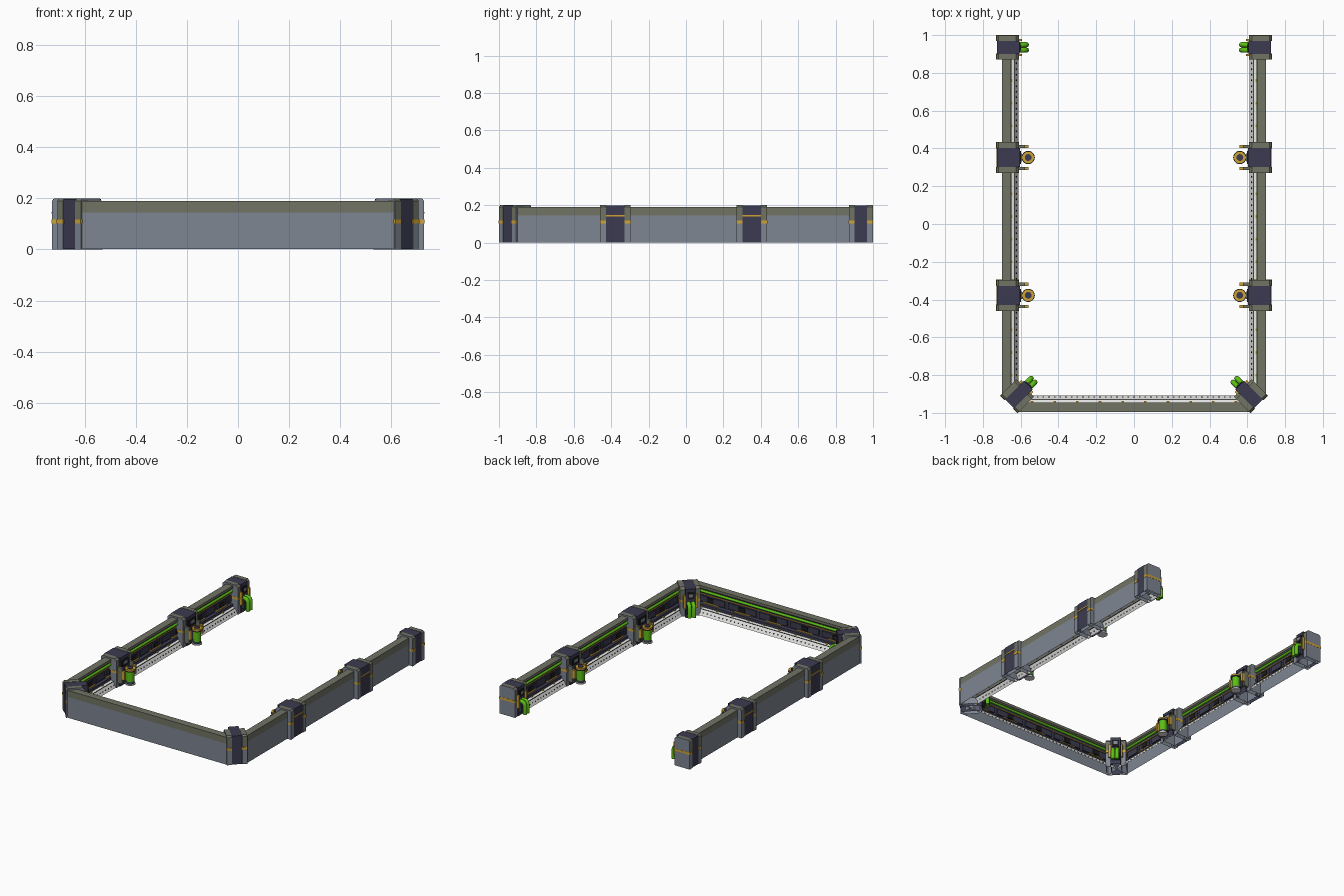
import bpy, bmesh, math
from mathutils import Matrix, Vector

if "Cube" in bpy.data.objects:
    bpy.data.objects.remove(bpy.data.objects["Cube"])


def material(name, rgb):
    m = bpy.data.materials.new(name)
    m.use_nodes = True
    m.diffuse_color = (*rgb, 1)
    m.node_tree.nodes["Principled BSDF"].inputs["Base Color"].default_value = (*rgb, 1)
    return m


OLIVE = material("olive", (0.168, 0.174, 0.13))
GREY = material("blue grey", (0.21, 0.24, 0.288))
DARK = material("dark slate", (0.045, 0.044, 0.082))
BLACK = material("black", (0.012, 0.012, 0.015))
GOLD = material("gold", (0.62, 0.37, 0.035))
GREEN = material("green", (0.11, 0.52, 0.008))
WHITE = material("off white", (0.8, 0.8, 0.78))


def frame(x, y, degrees):
    """Local x runs along the wall, local y points inward, z is up."""
    return Matrix.Translation((x, y, 0)) @ Matrix.Rotation(math.radians(degrees), 4, "Z")


def finish(name, mesh, mirror):
    ob = bpy.data.objects.new(name, mesh)
    bpy.context.scene.collection.objects.link(ob)
    if mirror:
        ob.modifiers.new("mirror", "MIRROR").use_mirror_merge = False
    return ob


def extrude(name, M, profile, spans, mats, mirror=True):
    """Sweep an (inward, height) profile along each span; one material per edge.
    With one material fewer than edges the shell stays open below."""
    if not isinstance(mats, list):
        mats = [mats] * len(profile)
    slots = list(dict.fromkeys(mats))
    bm = bmesh.new()
    for a, b in spans:
        start, end = [[bm.verts.new(M @ Vector((s, d, z))) for d, z in profile] for s in (a, b)]
        for i, mat in enumerate(mats):
            j = (i + 1) % len(profile)
            f = bm.faces.new((start[i], end[i], end[j], start[j]))
            f.material_index = slots.index(mat)
        bm.faces.new(start)
        bm.faces.new(end[::-1])
    me = bpy.data.meshes.new(name)
    bm.to_mesh(me)
    bm.free()
    for m in slots:
        me.materials.append(m)
    return finish(name, me, mirror)


def box(name, M, spans, d0, d1, z0, z1, mat, mirror=True):
    return extrude(name, M, [(d0, z0), (d0, z1), (d1, z1), (d1, z0)], spans, mat, mirror)


def cylinder(name, M, s, d, z0, z1, r, mat):
    bm = bmesh.new()
    T = M @ Matrix.Translation((s, d, (z0 + z1) / 2))
    bmesh.ops.create_cone(bm, cap_ends=True, segments=20, radius1=r, radius2=r,
                          depth=z1 - z0, matrix=T)
    for f in bm.faces:
        f.smooth = len(f.verts) == 4
    me = bpy.data.meshes.new(name)
    bm.to_mesh(me)
    bm.free()
    me.materials.append(mat)
    return finish(name, me, True)


def tube(name, M, points, r, mat, mirror=True):
    cu = bpy.data.curves.new(name, "CURVE")
    cu.dimensions = "3D"
    cu.bevel_depth, cu.bevel_resolution, cu.use_fill_caps = r, 2, True
    sp = cu.splines.new("POLY")
    sp.points.add(len(points) - 1)
    for p, co in zip(sp.points, points):
        p.co = (*(M @ Vector(co)), 1)
    tmp = bpy.data.objects.new(name + "_path", cu)
    bpy.context.scene.collection.objects.link(tmp)
    bpy.context.view_layer.update()
    me = bpy.data.meshes.new_from_object(tmp.evaluated_get(bpy.context.evaluated_depsgraph_get()))
    bpy.data.objects.remove(tmp)
    me.materials.clear()
    me.materials.append(mat)
    for f in me.polygons:
        f.use_smooth = len(f.vertices) == 4
    finish(name, me, mirror)


def steps(a, b, pitch, width):
    n = int((b - a) / pitch)
    first = (a + b - (n - 1) * pitch) / 2
    return [(first + i * pitch - width / 2, first + i * pitch + width / 2) for i in range(n)]


def wall(name, M, a, b, mirror):
    # shell, open below: painted outer face, overhanging top, recessed inside, hanging white skirt
    profile = [(0, .001), (0, .145), (0, .19), (.05, .19), (.05, .172), (.034, .162),
               (.034, .07), (.05, .064), (.05, .046), (.067, .042), (.069, .038), (.088, .004)]
    mats = [GREY, OLIVE, OLIVE, OLIVE, OLIVE, DARK, DARK, DARK, WHITE, BLACK, WHITE]
    extrude(name, M, profile, [(a, b)], mats, mirror)
    # inner rails and panels
    tube(name + "_green_rail", M, [(a, .042, .152), (b, .042, .152)], .009, GREEN, mirror)
    box(name + "_gold_rail", M, [(a, b)], .033, .039, .128, .132, GOLD, mirror)
    box(name + "_panels", M, steps(a, b, .12, .095), .033, .042, .08, .12, DARK, mirror)
    box(name + "_panel_plates", M, steps(a, b, .24, .05), .033, .046, .085, .115, BLACK, mirror)
    box(name + "_gold_strips", M, steps(a, b, .24, .12), .033, .045, .071, .076, GOLD, mirror)
    box(name + "_gold_lugs", M, steps(a, b, .12, .014), .05, .057, .044, .052, GOLD, mirror)
    # slots right through the skirt
    slots = [(.0755, .0245), (.0775, .0255), (.0815, .0185), (.0795, .0175)]
    extrude(name + "_slots", M, slots, steps(a, b, .03, .008), BLACK, mirror)


def post(name, M, s, core, rim, front, back, inner):
    """Dark core between two painted collars, with gold bands; hollow below."""
    collars = [(s - core - rim, s - core), (s + core, s + core + rim)]
    profile = [(front, 0), (front, .11), (front, .19), (front + .01, .2), (back - .015, .2),
               (back, .185), (back, .11), (back, 0)]
    mats = [GREY, OLIVE, OLIVE, OLIVE, OLIVE, OLIVE, GREY]
    extrude(name + "_collars", M, profile, collars, mats)
    bands = [(a - .001, b + .001) for a, b in collars]
    box(name + "_bands", M, bands, front - .002, back + .002, .101, .117, GOLD)
    core_profile = [(front + .003, .001), (front + .003, .198), (inner, .198), (inner, .001)]
    extrude(name + "_core", M, core_profile, [(s - core, s + core)], [DARK] * 3)
    # inside face plate
    box(name + "_plate", M, [(s - core * .7, s + core * .7)], inner - .001, inner + .006, .13, .175, BLACK)
    box(name + "_screen", M, [(s - core * .4, s + core * .4)], inner, inner + .009, .145, .165, GREY)


def pipes(name, M, s, d):
    for i, k in enumerate((-.014, .014)):
        pts = [(s + k, d - .01, .1), (s + k, d + .014, .1), (s + k, d + .026, .093),
               (s + k, d + .031, .08), (s + k, d + .031, .018)]
        tube(f"{name}_{i + 1}", M, pts, .0135, GREEN)
    box(name + "_clamp", M, [(s - .028, s + .028)], d - .008, d + .014, .03, .085, DARK)


side = frame(.70, 0, 90)
front = frame(0, -.995, 0)
corner = frame(.662, -.955, 45)

# walls
wall("side_wall", side, -.905, .985, True)
wall("front_wall", front, -.615, .615, False)

# middle posts with their canisters
for name, y in (("rear_post", .352), ("fore_post", -.378)):
    post(name, side, y, .05, .032, -.028, .09, .097)
    box(name + "_line", side, [(y - .05, y + .05)], -.029, -.02, .14, .147, GOLD)
    box(name + "_arm", side, [(y - .016, y + .016)], .09, .13, .045, .095, DARK)
    fins = [(y - .067, y - .051), (y + .051, y + .067)]
    box(name + "_fins", side, fins, .085, .124, .03, .14, OLIVE)
    box(name + "_fin_tips", side, fins, .124, .142, .06, .12, GOLD)
    for part, z0, z1, r, mat in (("base", .012, .02, .032, WHITE), ("foot", .02, .035, .026, DARK),
                                 ("canister", .035, .106, .026, GREEN), ("rim", .106, .112, .035, DARK),
                                 ("cap", .112, .123, .033, GOLD), ("cap_hub", .123, .127, .018, DARK)):
        cylinder(f"{name}_{part}", side, y, .14, z0, z1, r, mat)

# end posts
post("end_post", side, .935, .034, .03, -.028, .09, .093)
pipes("end_pipe", side, .935, .1)
box("end_gold_clips", side, [(.89, .9), (.97, .98)], .085, .108, .06, .15, GOLD)

# corner posts
post("corner_post", corner, 0, .033, .032, .001, .12, .145)
pipes("corner_pipe", corner, 0, .15)
box("corner_gold_clips", corner, [(-.045, -.034), (.034, .045)], .115, .138, .06, .15, GOLD)
